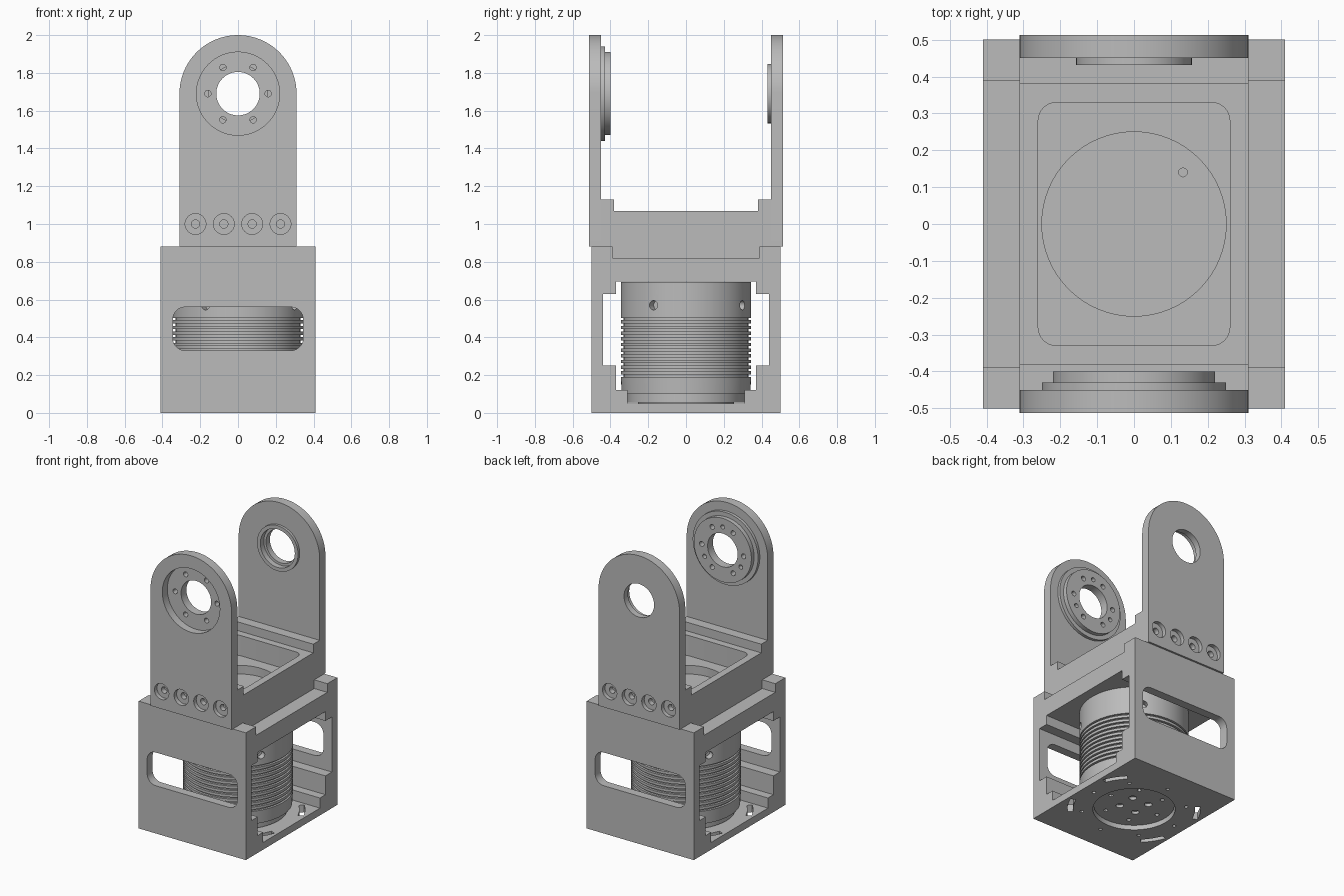
import bpy, bmesh
from math import sin, cos, pi, radians

cube = bpy.data.objects.get("Cube")
if cube:
    bpy.data.objects.remove(cube, do_unlink=True)

grey = bpy.data.materials.new("machined grey")
grey.use_nodes = True
grey.diffuse_color = (0.5, 0.5, 0.5, 1)
grey.node_tree.nodes["Principled BSDF"].inputs["Base Color"].default_value = (0.5, 0.5, 0.5, 1)


def finish(name, bm):
    bmesh.ops.recalc_face_normals(bm, faces=bm.faces)
    mesh = bpy.data.meshes.new(name)
    bm.to_mesh(mesh)
    bm.free()
    mesh.materials.append(grey)
    ob = bpy.data.objects.new(name, mesh)
    bpy.context.collection.objects.link(ob)
    return ob


def prism(name, pts, axis, a, b):
    """Extrude a flat outline along an axis from a to b."""
    place = {"x": lambda u, v, w: (w, u, v),
             "y": lambda u, v, w: (u, w, v),
             "z": lambda u, v, w: (u, v, w)}[axis]
    bm = bmesh.new()
    lo = [bm.verts.new(place(u, v, a)) for u, v in pts]
    hi = [bm.verts.new(place(u, v, b)) for u, v in pts]
    bm.faces.new(lo)
    bm.faces.new(hi)
    n = len(pts)
    for i in range(n):
        j = (i + 1) % n
        bm.faces.new((lo[i], lo[j], hi[j], hi[i]))
    return finish(name, bm)


def arc(cu, cv, r, start, end, n):
    return [(cu + r * cos(radians(start + (end - start) * i / n)),
             cv + r * sin(radians(start + (end - start) * i / n))) for i in range(n + 1)]


def cyl(name, cu, cv, r, axis, a, b, n=64):
    return prism(name, arc(cu, cv, r, 0, 360, n)[:-1], axis, a, b)


def hole(cu, cv, r, axis, a, b, n=16):
    return cyl("cutter", cu, cv, r, axis, a, b, n)


def round_rect(hu, hv, r, cv=0):
    pts = []
    for k, (su, sv) in enumerate([(1, 1), (-1, 1), (-1, -1), (1, -1)]):
        pts += arc(su * (hu - r), cv + sv * (hv - r), r, 90 * k, 90 * k + 90, 8)
    return pts


def mirrored(pts):
    """Close a half outline by mirroring it across the first coordinate."""
    return pts + [(-u, v) for u, v in reversed(pts)]


def cut(ob, cutters):
    for c in cutters:
        c.hide_render = True
        m = ob.modifiers.new("cut", "BOOLEAN")
        m.operation, m.solver, m.object = "DIFFERENCE", "EXACT", c
    dg = bpy.context.evaluated_depsgraph_get()
    mesh = bpy.data.meshes.new_from_object(ob.evaluated_get(dg))
    ob.modifiers.clear()
    ob.data = mesh
    for c in cutters:
        bpy.data.objects.remove(c, do_unlink=True)


# housing: rectangular block, channel on top, stepped opening from side to side
housing = prism("housing", mirrored([(0.5, 0), (0.5, 0.88), (0.39, 0.88), (0.39, 0.82)]),
                "x", -0.41, 0.41)
opening = mirrored([(0.31, 0.05), (0.31, 0.12), (0.37, 0.12), (0.37, 0.25), (0.44, 0.25),
                    (0.44, 0.63), (0.37, 0.63), (0.37, 0.695)])
tools = [prism("cutter", opening, "x", -0.6, 0.6),
         prism("cutter", round_rect(0.345, 0.115, 0.065, 0.445), "y", -0.6, 0.6),
         hole(0, 0, 0.355, "z", 0.052, 0.3, 64),
         hole(0, 0, 0.26, "z", -0.1, 0.1, 64)]
# curved adjustment slots and screw holes in the floor
for mid in (33, 147, 213, 327):
    slot = arc(0, 0, 0.42, mid - 11, mid + 11, 8) + arc(0, 0, 0.385, mid + 11, mid - 11, 8)
    tools.append(prism("cutter", slot, "z", -0.1, 0.2))
for k in range(8):
    t = radians(45 * k)
    tools.append(hole(0.33 * cos(t), 0.33 * sin(t), 0.012, "z", -0.1, 0.025, 12))
cut(housing, tools)

# motor: lathed body with cooling grooves
profile = [(0, 0.03), (0.255, 0.03), (0.255, 0.055), (0.31, 0.055), (0.31, 0.1), (0.34, 0.1)]
for k in range(11):
    z = 0.2 + 0.03 * k
    profile += [(0.345, z - 0.009), (0.33, z - 0.009), (0.33, z + 0.003), (0.345, z + 0.003)]
profile += [(0.345, 0.692), (0, 0.692)]
bm = bmesh.new()
verts = [bm.verts.new((r, 0, z)) for r, z in profile]
edges = [bm.edges.new(p) for p in zip(verts, verts[1:])]
bmesh.ops.spin(bm, geom=verts + edges, cent=(0, 0, 0), axis=(0, 0, 1),
               angle=2 * pi, steps=72, use_duplicate=False)
bmesh.ops.remove_doubles(bm, verts=bm.verts, dist=0.0005)
motor = finish("motor", bm)
tools = []
for k in range(4):
    # radial screw holes around the upper band
    c = hole(0, 0.57, 0.025, "x", 0.3, 0.4)
    c.rotation_euler.z = radians(90 * k - 30)
    tools.append(c)
    t = radians(90 * k + 45)
    tools.append(hole(0.09 * cos(t), 0.09 * sin(t), 0.025, "z", -0.1, 0.05))
for k in range(6):
    t = radians(60 * k)
    tools.append(hole(0.19 * cos(t), 0.19 * sin(t), 0.014, "z", -0.1, 0.05, 12))
cut(motor, tools)

# bracket base: stepped block with a rounded pocket and a round recess
base = prism("bracket_base", mirrored([(0.39, 0.82), (0.39, 0.88), (0.45, 0.88), (0.45, 1.13),
                                       (0.38, 1.13), (0.38, 1.07)]), "x", -0.31, 0.31)
cut(base, [prism("cutter", round_rect(0.26, 0.33, 0.05), "z", 0.93, 1.3),
           hole(0, 0, 0.25, "z", 0.87, 1.0, 64),
           hole(0.133, 0.14, 0.012, "z", 0.84, 1.0, 12)])

# upright plates with round tops and counterbored bolt holes
AXIS_Z = 1.69
outline = [(-0.31, 0.88), (0.31, 0.88)] + arc(0, AXIS_Z, 0.31, 0, 180, 40)


def upright(name, s, bores):
    plate = prism(name, outline, "y", s * 0.45, s * 0.513)
    tools = list(bores)
    for x in (-0.225, -0.075, 0.075, 0.225):
        tools += [hole(x, 1.0, 0.055, "y", s * 0.485, s * 0.6, 32),
                  hole(x, 1.0, 0.022, "y", s * 0.44, s * 0.5)]
    cut(plate, tools)
    return plate


front = upright("front_upright", -1, [hole(0, AXIS_Z, 0.22, "y", -0.6, -0.4, 64)])
back = upright("back_upright", 1, [hole(0, AXIS_Z, 0.115, "y", 0.4, 0.6, 64),
                                   hole(0, AXIS_Z, 0.132, "y", 0.4, 0.47, 64)])

# stepped mounting flange on the front upright
flange = prism("front_flange", arc(0, AXIS_Z, 0.22, 0, 360, 64)[:-1], "y", -0.458, -0.4)
collar = cyl("front_collar", 0, AXIS_Z, 0.25, "y", -0.45, -0.43)
cut(collar, [hole(0, AXIS_Z, 0.2195, "y", -0.6, -0.3, 64)])
tools = [hole(0, AXIS_Z, 0.115, "y", -0.6, -0.3, 64)]
for k in range(6):
    t = radians(60 * k)
    tools.append(hole(0.16 * cos(t), AXIS_Z + 0.16 * sin(t), 0.017, "y", -0.6, -0.3))
for deg in (90, 210, 330):
    t = radians(deg)
    tools.append(hole(0.16 * cos(t), AXIS_Z + 0.16 * sin(t), 0.015, "y", -0.43, -0.3))
cut(flange, tools)

# bearing ring on the back upright
ring = cyl("bearing_ring", 0, AXIS_Z, 0.157, "y", 0.432, 0.451)
cut(ring, [hole(0, AXIS_Z, 0.132, "y", 0.4, 0.5, 64)])

for ob in (housing, motor, base, front, back, flange, collar, ring):
    bpy.ops.object.select_all(action="DESELECT")
    ob.select_set(True)
    bpy.context.view_layer.objects.active = ob
    bpy.ops.object.shade_smooth_by_angle(angle=radians(30))
